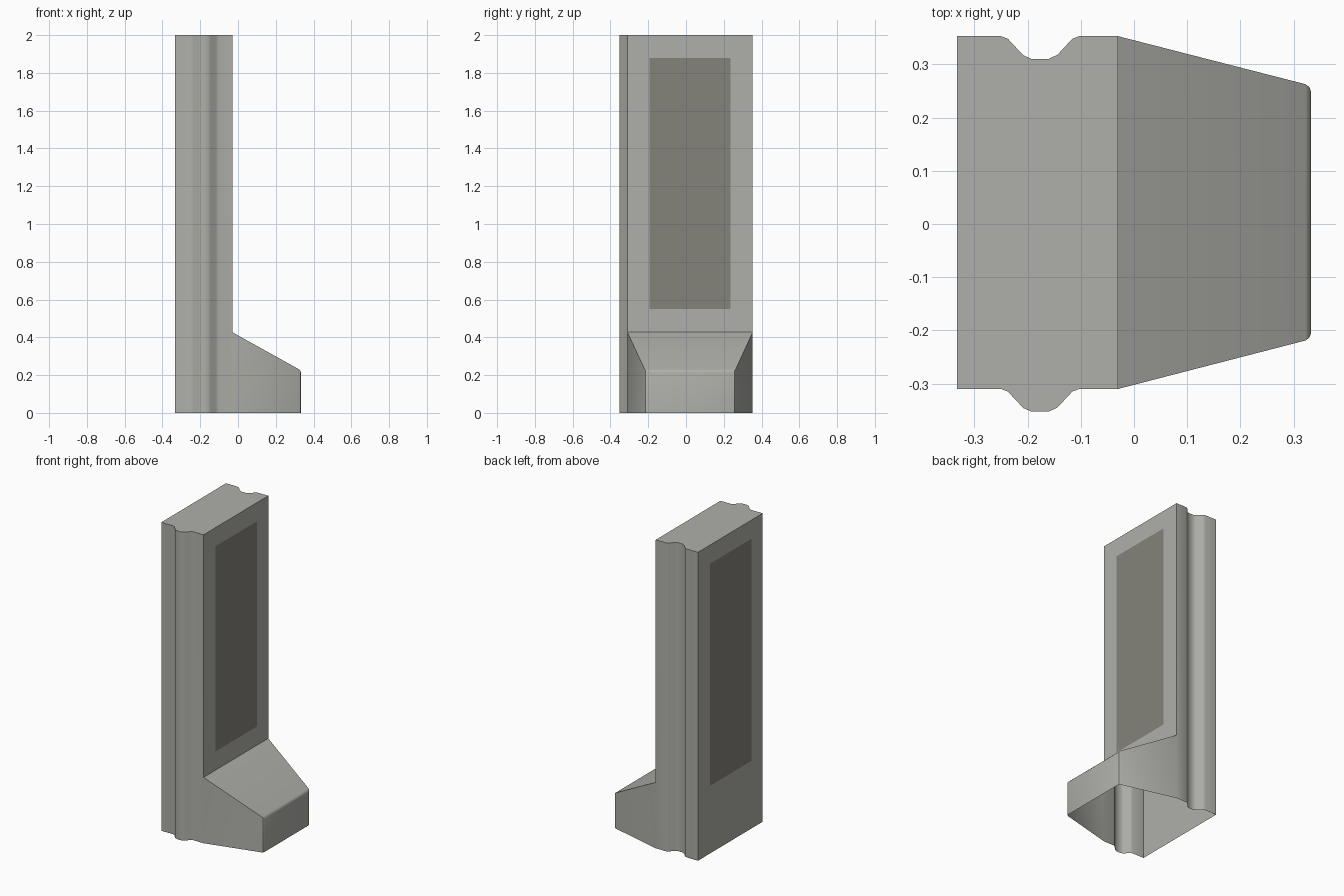
import bpy, bmesh, math

if "Cube" in bpy.data.objects:
    bpy.data.objects.remove(bpy.data.objects["Cube"])


def material(name, rgb):
    m = bpy.data.materials.new(name)
    m.diffuse_color = (*rgb, 1)
    m.use_nodes = True
    m.node_tree.nodes["Principled BSDF"].inputs["Base Color"].default_value = m.diffuse_color
    return m


def make_object(name, bm, mat):
    me = bpy.data.meshes.new(name)
    bm.to_mesh(me)
    bm.free()
    me.materials.append(mat)
    ob = bpy.data.objects.new(name, me)
    bpy.context.collection.objects.link(ob)
    return ob


concrete = material("light concrete", (0.43, 0.43, 0.40))
panel_grey = material("dark panel grey", (0.235, 0.23, 0.195))

BACK, FACE, TOE = -0.333, -0.03, 0.333
Y_POS, Y_NEG = 0.353, -0.31
FOOT_Z, TOE_Z, TOP = 0.427, 0.225, 2.0

# Tongue and groove share one rounded dip profile: x, depth below the side
dip = [(-0.103, 0), (-0.116, 0.005), (-0.144, 0.035), (-0.160, 0.0425),
       (-0.193, 0.0425), (-0.208, 0.036), (-0.237, 0.005), (-0.250, 0)]

# Plan outline of the wall, from one front corner round the back to the other
plan = [(FACE, Y_POS)] + [(x, Y_POS - d) for x, d in dip] + [(BACK, Y_POS)]
plan += [(BACK, Y_NEG)] + [(x, Y_NEG - d) for x, d in reversed(dip)] + [(FACE, Y_NEG)]

bm = bmesh.new()
low = [bm.verts.new((x, y, 0)) for x, y in plan]
high = [bm.verts.new((x, y, TOP)) for x, y in plan]
mid = [bm.verts.new((FACE, y, FOOT_Z)) for y in (Y_POS, Y_NEG)]

# Wall sides, back, top and front face (underside is open)
n = len(plan)
for i in range(n - 1):
    loop = [low[i], low[i + 1], high[i + 1], high[i]]
    if i == 0:
        loop.append(mid[0])
    if i == n - 2:
        loop.insert(2, mid[1])
    bm.faces.new(loop)
bm.faces.new(high)
bm.faces.new([mid[1], mid[0], high[0], high[-1]])

# Tapered foot, joined to the wall
toe_low = [bm.verts.new((TOE, y, 0)) for y in (0.260, -0.216)]
toe_top = [bm.verts.new((TOE, y, TOE_Z)) for y in (0.260, -0.216)]
bm.faces.new([mid[0], mid[1], toe_top[1], toe_top[0]])
bm.faces.new([toe_top[0], toe_top[1], toe_low[1], toe_low[0]])
bm.faces.new([low[0], mid[0], toe_top[0], toe_low[0]])
bm.faces.new([low[-1], toe_low[1], toe_top[1], mid[1]])
bmesh.ops.recalc_face_normals(bm, faces=bm.faces[:])

# Softened toe edges
toe = set(toe_low + toe_top)
edges = [e for e in bm.edges if all(v in toe for v in e.verts) and not e.is_boundary]
bmesh.ops.bevel(bm, geom=edges, offset=0.012, segments=2, profile=0.5,
                affect='EDGES', clamp_overlap=True)
wall = make_object("wall_with_foot", bm, concrete)
bpy.context.view_layer.objects.active = wall
wall.select_set(True)
bpy.ops.object.shade_smooth_by_angle(angle=math.radians(35))


# Painted panels on the front and back faces
def panel(name, x, z0, z1, facing):
    b = bmesh.new()
    pts = [(-0.193, z0), (0.235, z0), (0.235, z1), (-0.193, z1)]
    if facing < 0:
        pts.reverse()
    b.faces.new([b.verts.new((x + facing * 0.002, y, z)) for y, z in pts])
    make_object(name, b, panel_grey)


panel("front_panel", FACE, 0.55, 1.88, 1)
panel("back_panel", BACK, 0.44, 1.88, -1)
